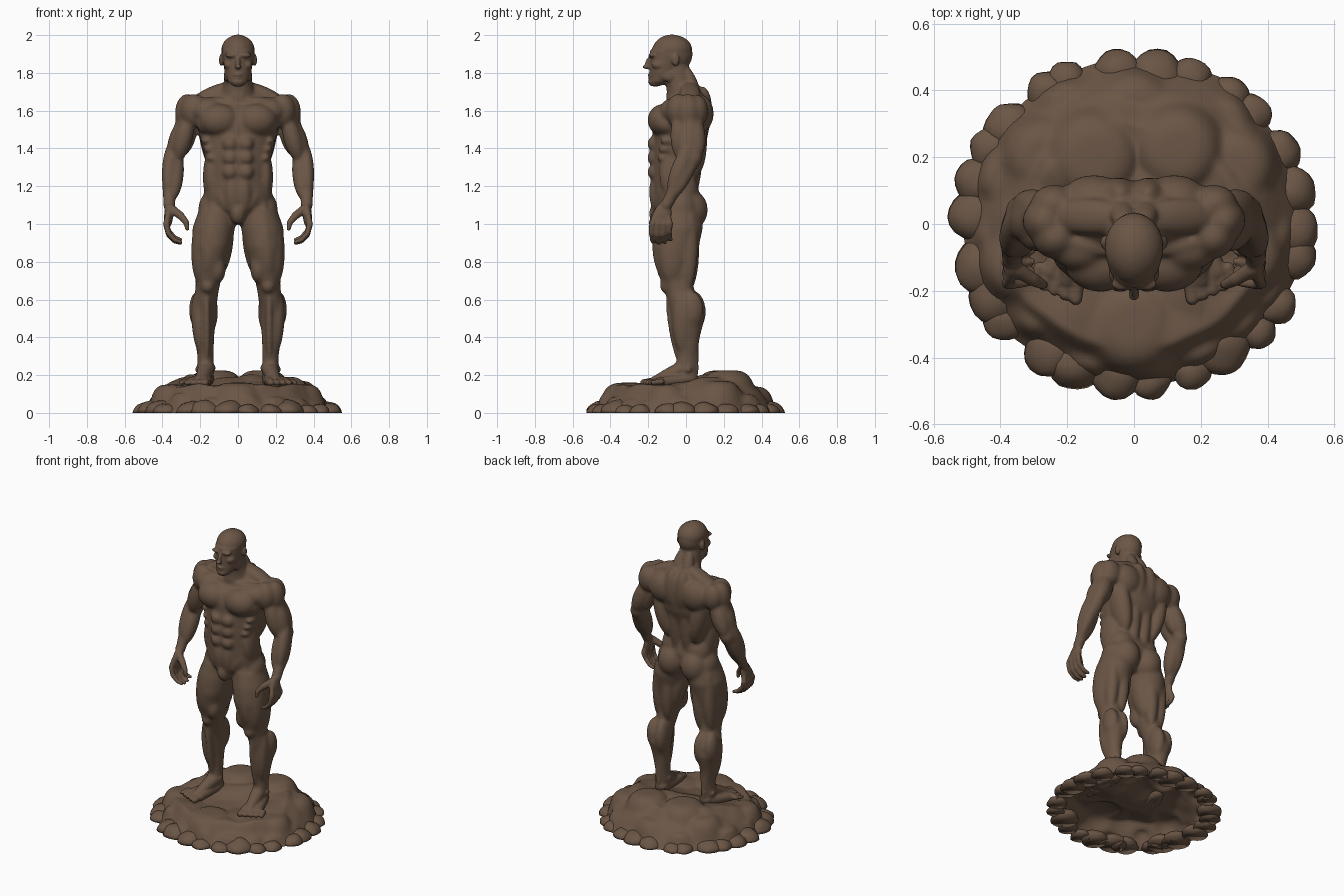
import bpy, bmesh, math, random
from mathutils import Vector, Matrix, noise

random.seed(4)
clay = bpy.data.materials.new("brown clay")
clay.diffuse_color = (0.145, 0.092, 0.06, 1)


def finish(bm, name):
    me = bpy.data.meshes.new(name)
    bm.to_mesh(me)
    bm.free()
    me.materials.append(clay)
    ob = bpy.data.objects.new(name, me)
    bpy.context.collection.objects.link(ob)
    for p in me.polygons:
        p.use_smooth = True
    return ob


bm = bmesh.new()


def ell(c, r, frame=None):
    m = Matrix.Translation(c) @ (frame or Matrix()) @ Matrix.Diagonal((*r, 1))
    bmesh.ops.create_uvsphere(bm, u_segments=24, v_segments=16, radius=1, matrix=m)


def muscle(a, b, w, d=None):
    # spindle from a to b, half width w, half depth d
    a, b = Vector(a), Vector(b)
    z = (b - a).normalized()
    x = Vector((0, 1, 0)).cross(z).normalized()
    frame = Matrix((x, z.cross(x), z)).transposed().to_4x4()
    ell((a + b) / 2, (w, d or w, (b - a).length * 0.55), frame)


def loft(rings, n=32):
    # horizontal elliptical rings: x, y, z, rx, ry
    rows = [[bm.verts.new((x + rx * math.cos(t * math.tau / n), y + ry * math.sin(t * math.tau / n), z))
             for t in range(n)] for x, y, z, rx, ry in rings]
    for p, q in zip(rows, rows[1:]):
        for i in range(n):
            bm.faces.new((p[i], p[(i + 1) % n], q[(i + 1) % n], q[i]))
    bm.faces.new(rows[0][::-1])
    bm.faces.new(rows[-1])


def limb(pts, rad):
    # chain of tapered capsules
    for p, r in zip(pts, rad):
        ell(p, (r, r, r))
    for a, b, ra, rb in zip(pts, pts[1:], rad, rad[1:]):
        a, b = Vector(a), Vector(b)
        q = (b - a).to_track_quat('Z', 'Y').to_matrix().to_4x4()
        bmesh.ops.create_cone(bm, cap_ends=True, segments=16, radius1=ra, radius2=rb,
                              depth=(b - a).length, matrix=Matrix.Translation((a + b) / 2) @ q)


# torso and neck
loft([(0, -.05, 1.0, .05, .07), (0, -.045, 1.08, .18, .115), (0, -.05, 1.15, .185, .124),
      (0, -.065, 1.24, .164, .116), (0, -.055, 1.35, .175, .129), (0, -.033, 1.45, .2, .145),
      (0, -.025, 1.53, .218, .152), (0, -.01, 1.6, .225, .14), (0, .015, 1.65, .21, .105),
      (0, .02, 1.685, .165, .085), (0, .015, 1.715, .108, .065), (0, .0, 1.75, .074, .052)])
loft([(0, -.005, 1.62, .11, .1), (0, -.015, 1.69, .088, .086), (0, -.038, 1.76, .074, .07),
      (0, -.056, 1.85, .067, .07)])
# head
ell((0, -.075, 1.9), (.086, .11, .103))
ell((0, -.07, 1.922), (.088, .103, .079))
loft([(0, -.165, 1.728, .03, .025), (0, -.145, 1.75, .05, .05), (0, -.115, 1.79, .068, .078),
      (0, -.1, 1.85, .078, .092), (0, -.09, 1.92, .083, .1)])
ell((.032, -.178, 1.893), (.038, .022, .013))
muscle((0, -.19, 1.885), (0, -.213, 1.828), .012, .014)
ell((0, -.21, 1.832), (.018, .02, .012))
ell((.05, -.142, 1.842), (.027, .04, .024))
ell((0, -.186, 1.79), (.026, .02, .007))
ell((0, -.184, 1.775), (.022, .018, .007))
ell((0, -.182, 1.748), (.03, .02, .018))
ell((.088, -.055, 1.868), (.013, .021, .033))
ell((.057, -.085, 1.785), (.018, .045, .034))
# neck, trapezius and collarbone
muscle((.012, -.1, 1.66), (.06, -.035, 1.82), .019)
muscle((.03, .02, 1.74), (.24, .025, 1.65), .034, .055)
muscle((.025, -.005, 1.83), (.045, .075, 1.62), .04, .035)
muscle((.02, -.095, 1.65), (.22, -.045, 1.66), .016, .02)
# chest and belly
ell((.1, -.12, 1.55), (.107, .084, .086))
ell((.15, -.09, 1.53), (.07, .075, .06))
ell((.16, -.075, 1.6), (.09, .065, .065))
for z in (1.425, 1.35, 1.275):
    ell((.041, -.168, z), (.043, .038, .041))
muscle((.03, -.168, 1.24), (.025, -.15, 1.06), .045, .036)
muscle((.13, -.1, 1.24), (.04, -.15, 1.07), .04, .035)
muscle((.142, -.07, 1.38), (.15, -.06, 1.14), .04, .078)
for i in range(3):
    ell((.168 - .012 * i, -.095 - .008 * i, 1.44 - .045 * i), (.028, .045, .022))
ell((0, -.145, 1.055), (.042, .052, .06))
# back
muscle((.18, .035, 1.6), (.1, .03, 1.25), .058, .08)
ell((.12, .075, 1.585), (.1, .072, .1))
ell((.042, .09, 1.6), (.05, .05, .13))
muscle((.042, .07, 1.55), (.04, .03, 1.13), .042, .04)
ell((.086, .02, 1.075), (.09, .096, .108))
ell((.085, -.01, 1.17), (.09, .078, .1))
ell((.145, -.03, 1.08), (.065, .085, .09))
# shoulder and arm
ell((.235, -.04, 1.6), (.07, .065, .09))
ell((.268, .01, 1.59), (.066, .068, .1))
ell((.24, .06, 1.6), (.07, .058, .085))
muscle((.26, -.04, 1.56), (.322, -.02, 1.34), .05, .053)
muscle((.255, .045, 1.57), (.34, .062, 1.36), .053, .051)
muscle((.235, .03, 1.55), (.29, .045, 1.37), .04, .045)
muscle((.305, .01, 1.53), (.35, .01, 1.34), .043, .062)
limb([(.265, .01, 1.58), (.338, .04, 1.35), (.363, -.05, 1.2), (.364, -.105, 1.1)], [.055, .047, .039, .031])
muscle((.355, .02, 1.42), (.373, -.08, 1.17), .039, .048)
muscle((.322, .02, 1.38), (.343, -.08, 1.14), .046, .05)
muscle((.348, .055, 1.37), (.376, -.06, 1.15), .036, .037)
# hand
muscle((.364, -.11, 1.11), (.37, -.14, .985), .024, .048)
for i in range(4):
    y, d = -.178 + i * .031, (0, .006, .002, -.012)[i]
    limb([(.368, -.125 + (y + .125) * .6, 1.06), (.38, y, 1.0), (.368, y - .004, .95 - d), (.335, y, .915 - d),
          (.305, y + .004, .905 - d)], [.016, .017, .0145, .013, .011])
limb([(.352, -.135, 1.08), (.305, -.165, 1.045), (.275, -.18, 1.01), (.268, -.182, .975)], [.024, .021, .016, .012])
# leg core
loft([(.172, 0, .2, .043, .054), (.172, .005, .3, .043, .054), (.178, .01, .4, .052, .064),
      (.184, .014, .5, .067, .085), (.18, .002, .56, .067, .087), (.165, -.03, .64, .062, .077),
      (.157, -.05, .7, .067, .085), (.15, -.06, .78, .082, .102), (.14, -.056, .88, .103, .124),
      (.128, -.04, .98, .113, .13), (.11, -.035, 1.08, .095, .112)])
# thigh
muscle((.187, -.06, 1.05), (.2, -.075, .7), .054, .08)
muscle((.13, -.108, 1.07), (.165, -.112, .73), .052, .07)
ell((.108, -.095, .765), (.044, .06, .08))
muscle((.14, -.12, 1.1), (.075, -.07, .85), .034, .037)
muscle((.056, -.04, 1.05), (.095, -.02, .74), .05, .067)
muscle((.11, .024, 1.05), (.125, .015, .66), .046, .052)
muscle((.185, .022, 1.05), (.195, .005, .66), .043, .05)
# knee and lower leg
ell((.16, -.106, .672), (.036, .033, .04))
muscle((.165, -.095, .63), (.165, -.04, .28), .021, .028)
ell((.148, .04, .535), (.042, .066, .112))
ell((.216, .032, .545), (.042, .062, .1))
muscle((.212, -.03, .64), (.197, -.02, .33), .042, .05)
muscle((.174, .05, .48), (.172, .05, .17), .021, .019)
ell((.132, -.005, .238), (.014, .02, .018))
ell((.213, .01, .23), (.014, .02, .018))
# foot
ell((.17, .015, .185), (.044, .048, .04))
limb([(.17, -.025, .23), (.185, -.1, .195), (.2, -.165, .168)], [.045, .037, .027])
limb([(.192, 0, .175), (.25, -.14, .163)], [.031, .026])
limb([(.158, 0, .175), (.168, -.17, .165)], [.031, .027])
for i in range(5):
    x = .168 + i * .029
    limb([(x, -.165 + i * .009, .166), (x + .006 + .003 * i, -.224 + i * .012, .16)],
         [.0225 - i * .0015, .0195 - i * .0018])

# mirror and fuse the body
geo = bmesh.ops.duplicate(bm, geom=bm.verts[:] + bm.edges[:] + bm.faces[:])["geom"]
bmesh.ops.scale(bm, vec=(-1, 1, 1), verts=[g for g in geo if isinstance(g, bmesh.types.BMVert)])
bmesh.ops.reverse_faces(bm, faces=[g for g in geo if isinstance(g, bmesh.types.BMFace)])
rough = finish(bm, "rough_body")
rm = rough.modifiers.new("fuse", 'REMESH')
rm.mode, rm.voxel_size = 'VOXEL', 0.0065
sm = rough.modifiers.new("soften", 'SMOOTH')
sm.factor, sm.iterations = 0.5, 4
fused = bpy.data.meshes.new_from_object(rough.evaluated_get(bpy.context.evaluated_depsgraph_get()))
bpy.data.objects.remove(rough)
bm = bmesh.new()
bm.from_mesh(fused)
# blend the muscles, leaving head, hands and feet crisp
soft = [v for v in bm.verts if .25 < v.co.z < 1.75 and not (abs(v.co.x) > .25 and v.co.z < 1.12)]
for _ in range(16):
    bmesh.ops.smooth_vert(bm, verts=soft, factor=.5, use_axis_x=True, use_axis_y=True, use_axis_z=True)
finish(bm, "muscular_body")

# rock mound, open underneath: lumps are x, y, radius, height
lumps = [(.0, -.3, .16, .16), (-.12, .2, .17, .225), (.13, .22, .16, .225), (-.27, .2, .14, .17),
         (.3, .17, .14, .17), (0, .33, .14, .14), (.34, -.1, .12, .15), (-.35, -.12, .12, .15)]
for i in range(16):
    a = (i + random.uniform(-.3, .3)) * math.tau / 16
    lumps.append((.41 * math.cos(a), .385 * math.sin(a), random.uniform(.07, .11), random.uniform(.07, .11)))


def ground(x, y, t):
    k = min(1, max(0, (y + .12) / .22))
    k = k * k * (3 - 2 * k)
    prof = [(0, 1), (.78 - .16 * k, 1), (.86 - .04 * k, .55 + .05 * k), (.92, .3), (1, 0)]
    for (a, f), (b, g) in zip(prof, prof[1:]):
        if a <= t <= b + 1e-6:
            fall = f + (g - f) * (t - a) / (b - a)
            break
    cell = noise.voronoi(Vector((x * 7, y * 7, 1)))[0][0]
    h = (.15 + .045 * k + noise.noise(Vector((x * 6, y * 6, 3))) * .02 * k - (cell - .3) * .03) * fall
    for lx, ly, r, z in lumps:
        d = ((x - lx) ** 2 + (y - ly) ** 2) / r ** 2
        if d < 1 and t < .97:
            h = max(h, z * (1 - d * d) ** .5)
    return max(h, 0)


bm = bmesh.new()
N, R = 140, 44
rows = []
for j in range(1, R + 1):
    t = j / R
    row = []
    for i in range(N):
        a = i * math.tau / N
        ca, sa = math.cos(a), math.sin(a)
        w = 1 + .05 * noise.noise(Vector((ca * 3, sa * 3, 7)))
        x, y = .51 * t * w * ca, .485 * t * w * sa
        row.append(bm.verts.new((x, y, ground(x, y, t))))
    rows.append(row)
c = bm.verts.new((0, 0, ground(0, 0, 0)))
for i in range(N):
    k = (i + 1) % N
    bm.faces.new((c, rows[0][i], rows[0][k]))
    for p, q in zip(rows, rows[1:]):
        bm.faces.new((p[i], q[i], q[k], p[k]))
inner = [v for v in bm.verts if v.co.z > 0]
bmesh.ops.smooth_vert(bm, verts=inner, factor=.5, use_axis_z=True)
finish(bm, "rock_mound")

# boulders round the rim, cut flat on the ground
bm = bmesh.new()
for i in range(26):
    a = (i + random.uniform(-.25, .25)) * math.tau / 26
    r = random.uniform(.055, .092)
    m = Matrix.Translation(((.556 - r) * math.cos(a), (.527 - r) * math.sin(a), 0)) @ Matrix.Rotation(a * 5, 4, 'Z')
    for v in bmesh.ops.create_icosphere(bm, subdivisions=3, radius=1)["verts"]:
        k = r * (1 + .12 * noise.noise(v.co * 1.3 + Vector((i, 0, 0))))
        v.co = m @ Vector((v.co.x * k, v.co.y * k, v.co.z * k * .75))
cut = bmesh.ops.bisect_plane(bm, geom=bm.verts[:] + bm.edges[:] + bm.faces[:], dist=1e-5,
                             plane_co=(0, 0, 0), plane_no=(0, 0, -1), clear_outer=True)["geom_cut"]
bmesh.ops.holes_fill(bm, edges=[e for e in cut if isinstance(e, bmesh.types.BMEdge)], sides=0)
finish(bm, "rim_boulders")
